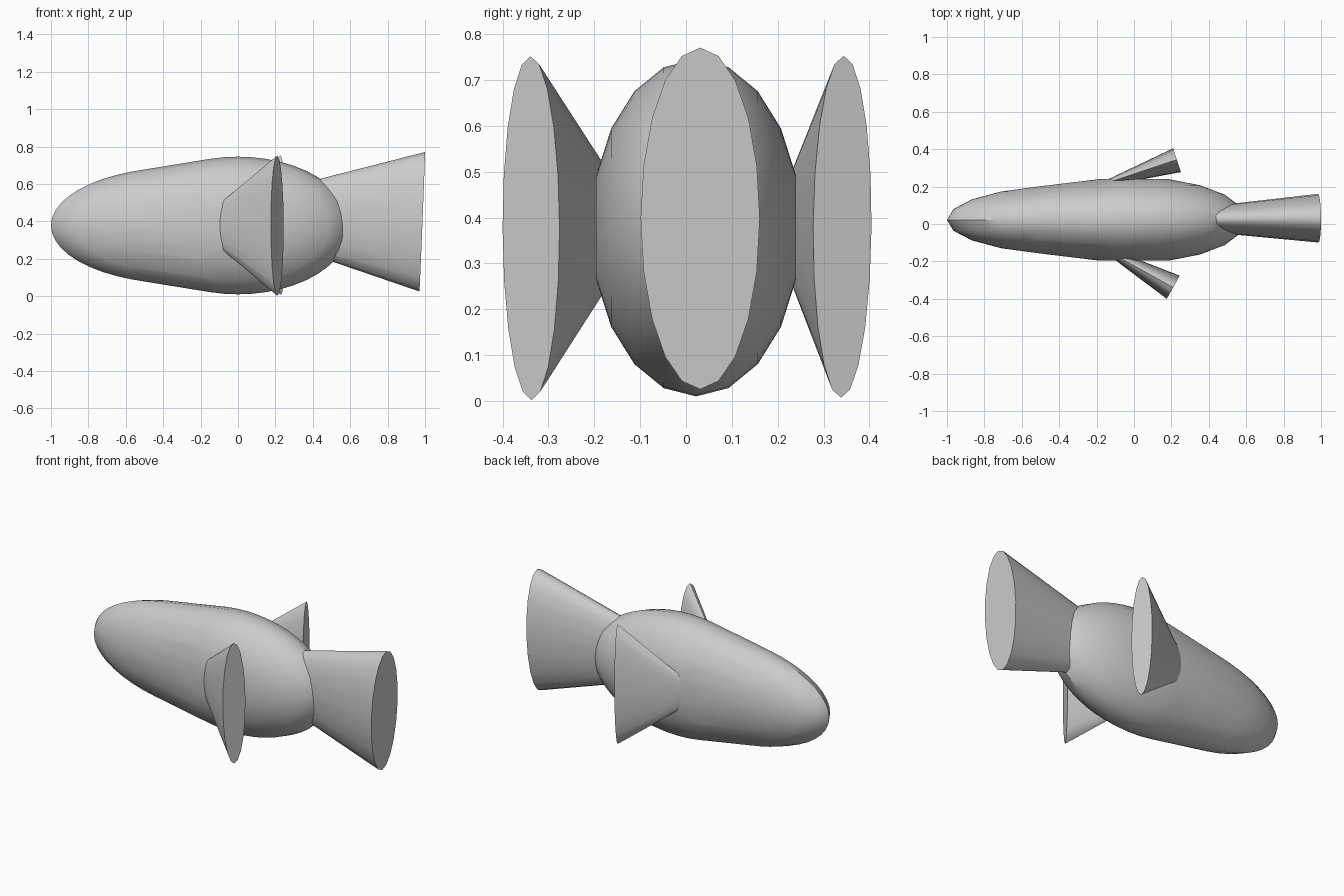
import bpy
import bmesh
from math import sin, cos, pi, radians
from mathutils import Vector

cube = bpy.data.objects.get("Cube")
if cube:
    bpy.data.objects.remove(cube, do_unlink=True)

grey = bpy.data.materials.new("plain_grey")
grey.use_nodes = True
colour = (0.6, 0.6, 0.6, 1)
grey.diffuse_color = colour
grey.node_tree.nodes["Principled BSDF"].inputs["Base Color"].default_value = colour


def finish(bm, name, angle):
    bmesh.ops.recalc_face_normals(bm, faces=bm.faces)
    mesh = bpy.data.meshes.new(name)
    bm.to_mesh(mesh)
    bm.free()
    mesh.materials.append(grey)
    obj = bpy.data.objects.new(name, mesh)
    bpy.context.collection.objects.link(obj)
    bpy.ops.object.select_all(action="DESELECT")
    obj.select_set(True)
    bpy.context.view_layer.objects.active = obj
    bpy.ops.object.shade_smooth_by_angle(angle=radians(angle))
    return obj


def ellipsoid_points(bm, centre, radii, segments=48):
    """Rings stacked along y, left open at the poles so the flanks are flat."""
    for lat in range(-72, 73, 18):
        ring = cos(radians(lat))
        for i in range(segments):
            a = 2 * pi * i / segments
            offset = (radii[0] * ring * cos(a),
                      radii[1] * sin(radians(lat)),
                      radii[2] * ring * sin(a))
            bm.verts.new(Vector(centre) + Vector(offset))


def flared_fin(name, centre, axis, up, half_width, half_height, length, tip_scale):
    """Flattened cone frustum: wide disc at centre, narrowing against axis."""
    axis = Vector(axis).normalized()
    up = Vector(up)
    up = (up - axis * up.dot(axis)).normalized()
    side = axis.cross(up)
    bm = bmesh.new()
    loops = []
    for dist, scale in ((0, 1), (length, tip_scale)):
        loops.append([bm.verts.new(Vector(centre) - axis * dist
                                   + side * half_width * scale * sin(2 * pi * i / 20)
                                   + up * half_height * scale * cos(2 * pi * i / 20))
                      for i in range(20)])
    for loop in loops:
        bm.faces.new(loop)
    for i in range(20):
        j = (i + 1) % 20
        bm.faces.new((loops[0][i], loops[0][j], loops[1][j], loops[1][i]))
    return finish(bm, name, 50)


# Body: skin stretched over a slim front ellipsoid and a deeper rear one
bm = bmesh.new()
ellipsoid_points(bm, (-0.3, 0.022, 0.378), (0.7, 0.187, 0.312))
ellipsoid_points(bm, (0, 0.022, 0.378), (0.6, 0.229, 0.368))
hull = bmesh.ops.convex_hull(bm, input=bm.verts)
bmesh.ops.delete(bm, geom=[v for v in bm.verts if not v.link_faces], context="VERTS")
bmesh.ops.dissolve_limit(bm, angle_limit=radians(0.5), verts=bm.verts, edges=bm.edges)
finish(bm, "body", 35)

# Tail and the two side fins
flared_fin("tail_fin", (0.985, 0.031, 0.398), (1, 0.01, -0.04), (0.04, 0, 1),
           0.13, 0.373, 0.6, 0.52)
flared_fin("right_fin", (0.21, -0.338, 0.377), (cos(radians(29)), -sin(radians(29)), 0),
           (0.02, -0.015, 1), 0.071, 0.375, 0.4, 0.22)
flared_fin("left_fin", (0.23, 0.341, 0.38), (cos(radians(18)), sin(radians(18)), 0),
           (0.02, 0.015, 1), 0.067, 0.373, 0.4, 0.22)
